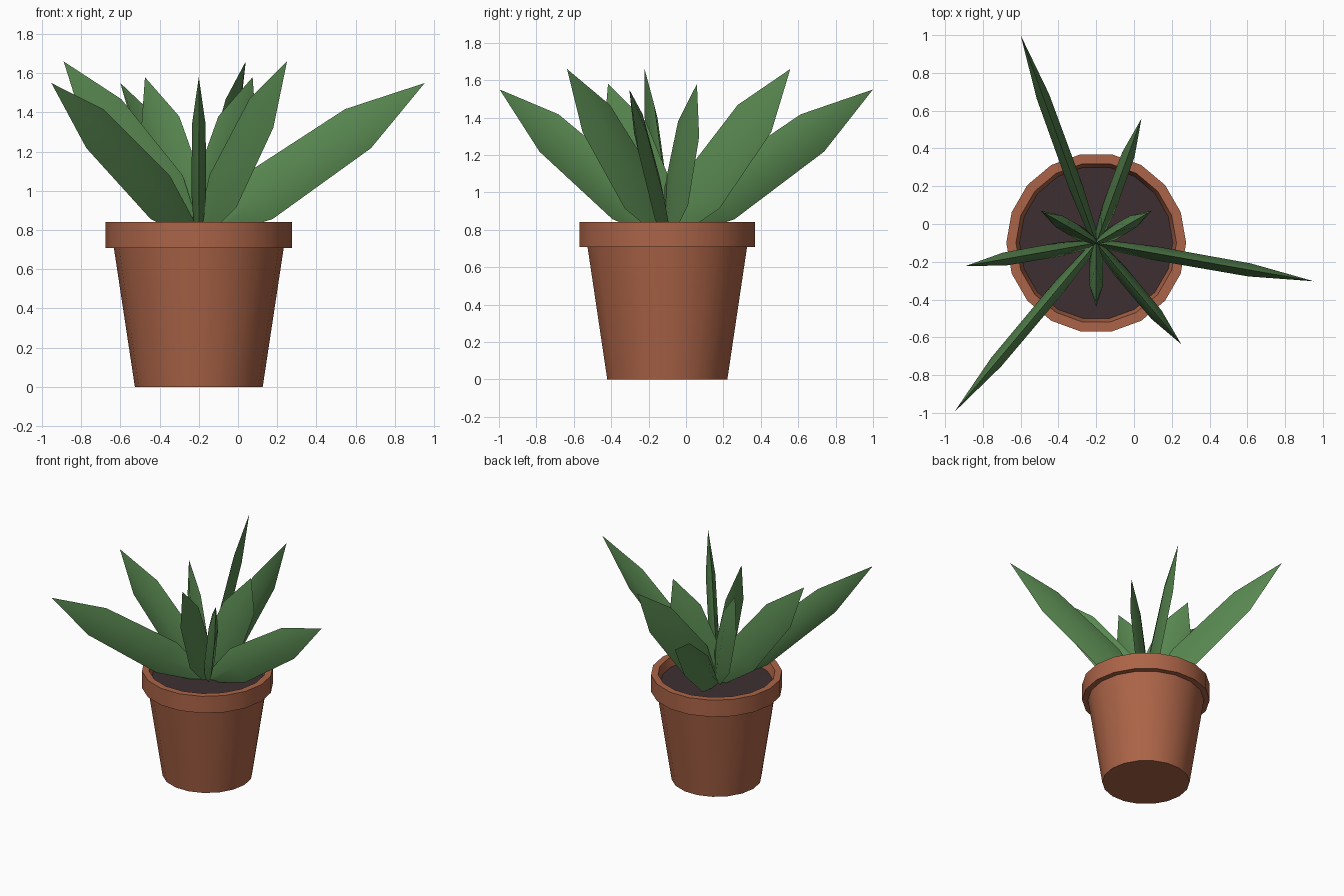
import bpy, bmesh, math
from mathutils import Vector

if "Cube" in bpy.data.objects:
    bpy.data.objects.remove(bpy.data.objects["Cube"])

CX, CY, SIDES = -0.2, -0.1, 18      # pot axis and facet count


def material(name, rgb):
    m = bpy.data.materials.new(name)
    m.diffuse_color = (*rgb, 1.0)
    m.use_nodes = True
    m.node_tree.nodes["Principled BSDF"].inputs["Base Color"].default_value = m.diffuse_color
    return m


terracotta = material("terracotta", (0.41, 0.127, 0.063))
soil_brown = material("soil brown", (0.048, 0.028, 0.031))
leaf_green = material("leaf green", (0.10, 0.25, 0.082))


def finish(name, bm, mat, angle):
    bmesh.ops.recalc_face_normals(bm, faces=bm.faces)
    me = bpy.data.meshes.new(name)
    bm.to_mesh(me)
    bm.free()
    me.materials.append(mat)
    ob = bpy.data.objects.new(name, me)
    bpy.context.collection.objects.link(ob)
    bpy.ops.object.select_all(action='DESELECT')
    ob.select_set(True)
    bpy.context.view_layer.objects.active = ob
    bpy.ops.object.shade_smooth_by_angle(angle=math.radians(angle))
    return ob


def bridge(bm, rings):
    for a, b in zip(rings, rings[1:]):
        n = len(a)
        for i in range(n):
            j = (i + 1) % n
            bm.faces.new((a[i], a[j], b[j], b[i]))


def circle(bm, r, z):
    return [bm.verts.new((CX + r * math.cos(2 * math.pi * i / SIDES),
                          CY + r * math.sin(2 * math.pi * i / SIDES), z))
            for i in range(SIDES)]


# Pot: tapered body, overhanging rim, inner wall down past the soil
bm = bmesh.new()
profile = [(0.326, 0), (0.433, 0.708), (0.476, 0.708), (0.476, 0.842),
           (0.425, 0.842), (0.398, 0.74)]
rings = [circle(bm, r, z) for r, z in profile]
bridge(bm, rings)
bm.faces.new(rings[0])
bm.faces.new(rings[-1])
finish("pot", bm, terracotta, 30)

# Soil disc
bm = bmesh.new()
low, top = circle(bm, 0.398, 0.742), circle(bm, 0.406, 0.775)
bridge(bm, [low, top])
bm.faces.new(low)
bm.faces.new(top)
finish("soil", bm, soil_brown, 30)


# Leaf: straight diamond-section blade standing on edge in a radial plane
# sections: fraction of length, half width, half thickness
SECTIONS = [(0.0, 0.035, 0.022), (0.25, 0.135, 0.037), (0.7, 0.12, 0.035)]


def leaf(name, degrees, reach, height):
    a = math.radians(degrees)
    out, side = Vector((math.cos(a), math.sin(a), 0)), Vector((-math.sin(a), math.cos(a), 0))
    base = Vector((CX, CY, 0.775)) + out * 0.02
    tip = Vector((CX, CY, height)) + out * reach
    wide = (tip - base).normalized().cross(side)
    bm = bmesh.new()
    rings = []
    for f, w, t in SECTIONS:
        c = base.lerp(tip, f)
        rings.append([bm.verts.new(c + d) for d in (wide * w, side * t, -wide * w, -side * t)])
    bridge(bm, rings)
    bm.faces.new(rings[0])
    end, last = bm.verts.new(tip), rings[-1]
    for i in range(4):
        bm.faces.new((last[i], last[(i + 1) % 4], end))
    finish(name, bm, leaf_green, 40)


# Three whorls of three leaves
for whorl, start, reach, height in (("outer", -10, 1.17, 1.55),
                                    ("middle", 70, 0.70, 1.66),
                                    ("inner", 30, 0.317, 1.58)):
    for k in range(3):
        leaf(f"{whorl}_leaf_{k + 1}", start + 120 * k, reach, height)
